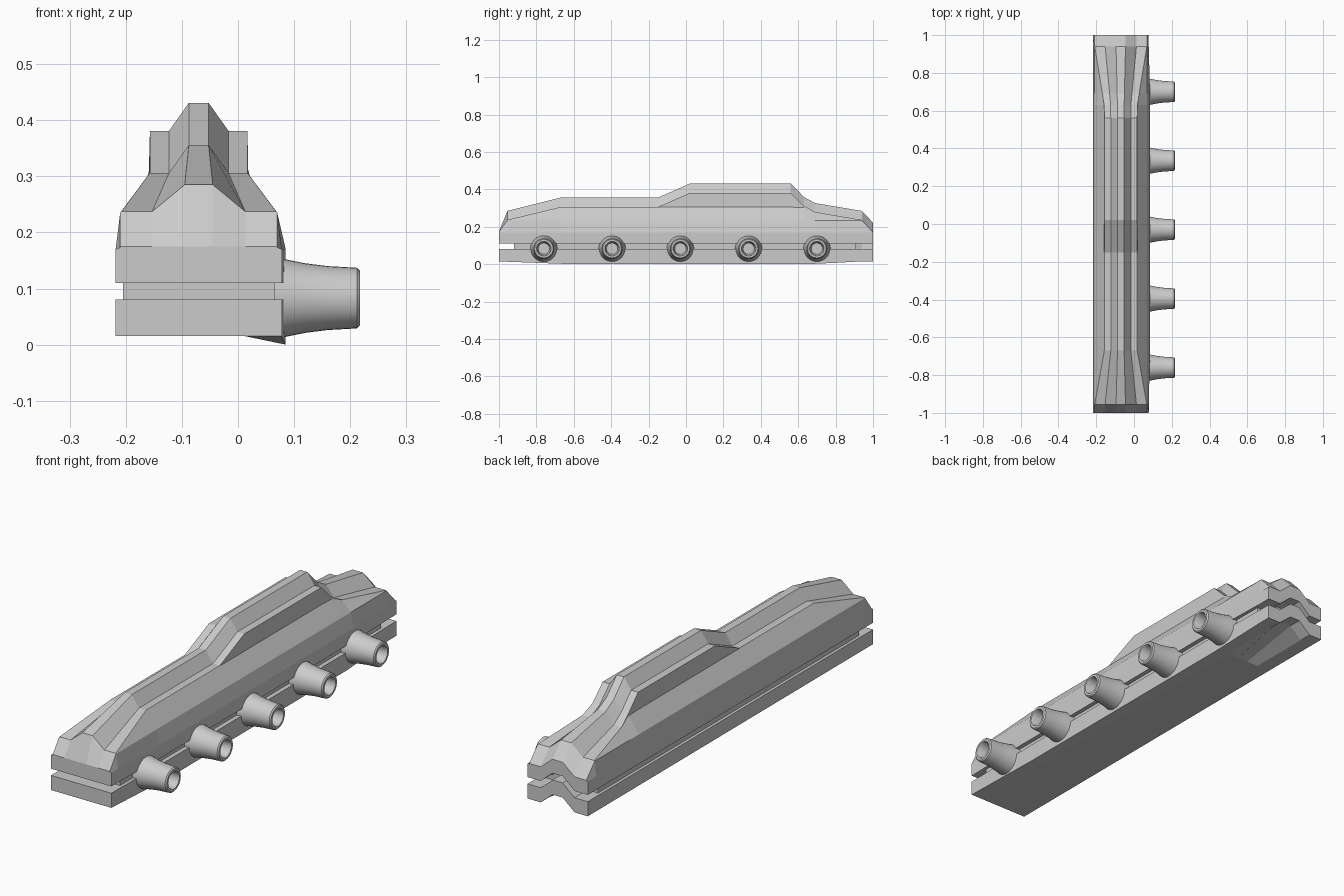
import bpy, bmesh, math

if "Cube" in bpy.data.objects:
    bpy.data.objects.remove(bpy.data.objects["Cube"])

CX = -0.07  # body centre line


def make_object(name, bm):
    bmesh.ops.recalc_face_normals(bm, faces=bm.faces)
    mesh = bpy.data.meshes.new(name)
    bm.to_mesh(mesh)
    bm.free()
    obj = bpy.data.objects.new(name, mesh)
    bpy.context.collection.objects.link(obj)
    return obj


def skin(bm, rings):
    for a, b in zip(rings, rings[1:]):
        for i in range(len(a)):
            j = (i + 1) % len(a)
            bm.faces.new((a[i], a[j], b[j], b[i]))
    bm.faces.new(rings[0])
    bm.faces.new(rings[-1])


def loft(name, stations):
    """Loft mirrored half sections (half width, z) along y."""
    bm = bmesh.new()
    rings = []
    for y, half in stations:
        bulge = 0.007 if abs(y) < 0.8 else 0   # outlet side swells slightly
        ring = []
        for w, z in half:
            drop = 0.015 if bulge and w > 0.14 and z < 0.03 else 0
            ring.append(bm.verts.new((CX + w + (bulge if w > 0.14 else 0), y, z - drop)))
        for w, z in reversed(half):
            ring.append(bm.verts.new((CX - w, y, z)))
        rings.append(ring)
    skin(bm, rings)
    return make_object(name, bm)


def arch(w, z, rise):
    return [(0.025, z + rise), (0.083, z), (w, z)]


def slab(name, w, z0, z1, stations):
    return loft(name, [(y, arch(w, z0, r) + arch(w, z1, r)[::-1]) for y, r in stations])


# Lower half and recessed joint, arched at the back end
slab("lower_cover", 0.148, 0.015, 0.08,
     [(-1, 0), (-0.6, 0), (0.65, 0), (0.94, 0.05), (1, 0.05)])
slab("joint_core", 0.135, 0.075, 0.115,
     [(-0.92, 0), (0.65, 0), (0.91, 0.045)])


# Upper half: shoulder, deck and central ridge vary along the length
def upper(y, rise, zs, w4, z4, z5, w5, w6, z6):
    return (y, arch(0.148, 0.11, rise) + [(0.148, 0.17), (0.14, zs), (w4, z4),
                                         (w4 - 0.001, z5), (w5, z5), (w6, z6)])


loft("upper_cover", [
    upper(-1.0, 0, 0.173, 0.139, 0.174, 0.175, 0.083, 0.025, 0.175),
    upper(-0.955, 0, 0.235, 0.139, 0.236, 0.237, 0.083, 0.025, 0.285),
    upper(-0.67, 0, 0.235, 0.088, 0.305, 0.306, 0.053, 0.0175, 0.356),
    upper(-0.15, 0, 0.235, 0.088, 0.305, 0.306, 0.053, 0.0175, 0.356),
    upper(0.02, 0, 0.235, 0.088, 0.305, 0.381, 0.053, 0.0175, 0.431),
    upper(0.56, 0, 0.235, 0.088, 0.305, 0.381, 0.053, 0.0175, 0.431),
    upper(0.63, 0, 0.235, 0.089, 0.303, 0.312, 0.054, 0.018, 0.36),
    upper(0.69, 0.007, 0.235, 0.098, 0.277, 0.279, 0.059, 0.019, 0.327),
    upper(0.94, 0.05, 0.235, 0.139, 0.236, 0.237, 0.083, 0.025, 0.285),
    upper(1.0, 0.05, 0.171, 0.139, 0.172, 0.173, 0.083, 0.025, 0.222),
])

# Flared outlets with blind bores
PROFILE = [(0.06, 0.073), (0.085, 0.069), (0.12, 0.062), (0.16, 0.057), (0.212, 0.054),
           (0.217, 0.049), (0.217, 0.039), (0.212, 0.036), (0.13, 0.03)]
SIDES = 32
for k in range(5):
    bm = bmesh.new()
    yc = 0.70 - 0.365 * k
    rings = [[bm.verts.new((x, yc + r * math.cos(2 * math.pi * i / SIDES),
                            0.083 + r * math.sin(2 * math.pi * i / SIDES)))
              for i in range(SIDES)] for x, r in PROFILE]
    skin(bm, rings)
    outlet = make_object(f"outlet_{k + 1}", bm)
    bpy.ops.object.select_all(action='DESELECT')
    outlet.select_set(True)
    bpy.context.view_layer.objects.active = outlet
    bpy.ops.object.shade_smooth_by_angle(angle=math.radians(30))
